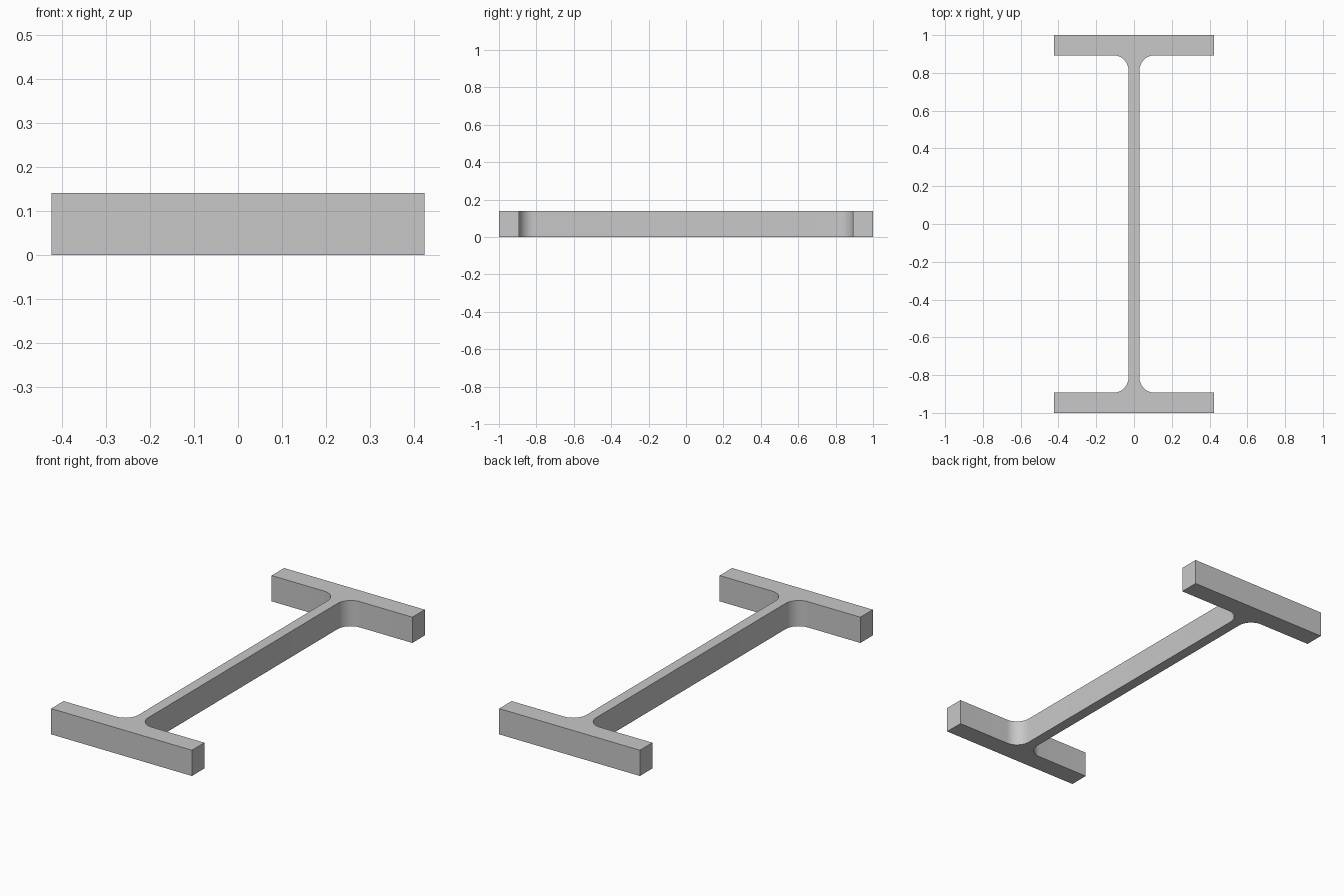
import bpy
import bmesh
from math import sin, cos, pi, radians

HALF_WIDTH, HALF_DEPTH, HEIGHT = 0.423, 1.0, 0.14
WEB, FLANGE_Y, RADIUS, STEPS = 0.029, 0.893, 0.08, 12

cube = bpy.data.objects.get("Cube")
if cube:
    bpy.data.objects.remove(cube)

# Plain steel colour
steel = bpy.data.materials.new("steel_grey")
steel.use_nodes = True
colour = (0.58, 0.58, 0.58, 1)
steel.diffuse_color = colour
steel.node_tree.nodes["Principled BSDF"].inputs["Base Color"].default_value = colour

# One quarter of the section: flange end, then the root fillet into the web
quarter = [(HALF_WIDTH, HALF_DEPTH), (HALF_WIDTH, FLANGE_Y)]
for i in range(STEPS + 1):
    a = pi / 2 * (1 + i / STEPS)
    quarter.append((WEB + RADIUS + RADIUS * cos(a),
                    FLANGE_Y - RADIUS + RADIUS * sin(a)))

# Mirror the quarter into a closed outline
right = quarter + [(x, -y) for x, y in reversed(quarter)]
outline = right + [(-x, y) for x, y in reversed(right)]

# Extrude the section upwards
bm = bmesh.new()
face = bm.faces.new([bm.verts.new((x, y, 0)) for x, y in outline])
result = bmesh.ops.extrude_face_region(bm, geom=[face], use_keep_orig=True)
top = [v for v in result["geom"] if isinstance(v, bmesh.types.BMVert)]
bmesh.ops.translate(bm, verts=top, vec=(0, 0, HEIGHT))
bmesh.ops.recalc_face_normals(bm, faces=bm.faces)
mesh = bpy.data.meshes.new("i_beam")
bm.to_mesh(mesh)
bm.free()
mesh.materials.append(steel)

beam = bpy.data.objects.new("i_beam", mesh)
bpy.context.collection.objects.link(beam)
bpy.ops.object.select_all(action="DESELECT")
beam.select_set(True)
bpy.context.view_layer.objects.active = beam
bpy.ops.object.shade_smooth_by_angle(angle=radians(30))
